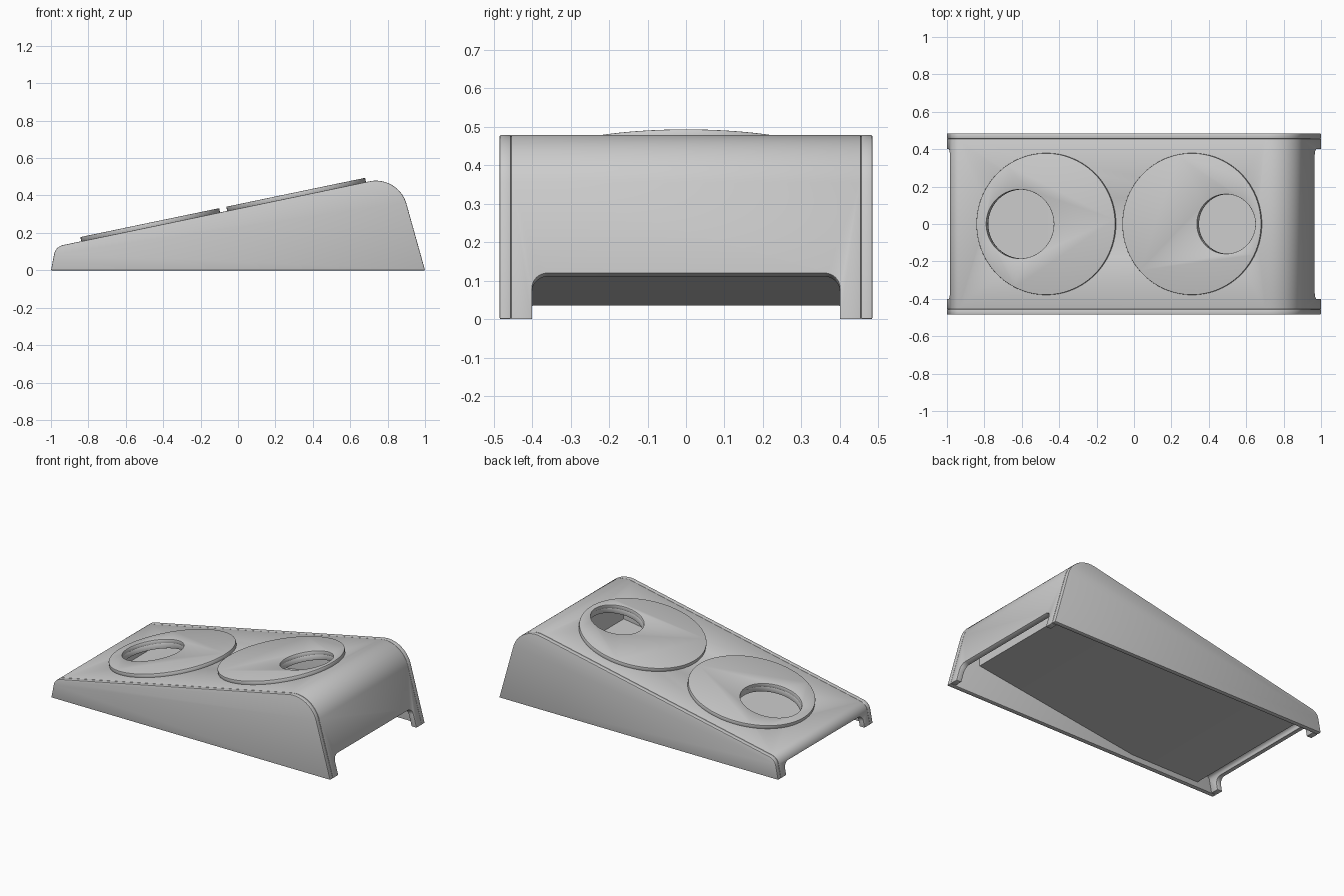
import bpy, bmesh
from math import atan, sin, cos, pi
from mathutils import Vector, Matrix

if "Cube" in bpy.data.objects:
    bpy.data.objects.remove(bpy.data.objects["Cube"])

SLOPE = 0.208
TILT = atan(SLOPE)
T = 0.035                       # sheet thickness
A, B, C, D = [Vector(p) for p in ((-1, 0), (-0.975, 0.1267), (0.858, 0.508), (1, 0))]


def top_z(x):
    return 0.475 + SLOPE * (x - 0.7)


def fillet(p, q, r, radius, inset=0, n=14):
    """Arc rounding corner q between p and r; inset gives the parallel inner arc."""
    u, v = (p - q).normalized(), (r - q).normalized()
    half = u.angle(v) / 2
    centre = q + (u + v).normalized() * (radius / sin(half))
    reach = radius * cos(half) / sin(half)
    a, b = (q + u * reach - centre).normalized(), (q + v * reach - centre).normalized()
    return [centre + a.slerp(b, i / n).normalized() * (radius - inset) for i in range(n + 1)]


def prism(name, pts, lo, hi, matrix=None):
    """Extrude a 2D outline (first, third axis) along the second axis."""
    bm = bmesh.new()
    face = bm.faces.new([bm.verts.new((p[0], lo, p[1])) for p in pts])
    ext = bmesh.ops.extrude_face_region(bm, geom=[face], use_keep_orig=True)
    moved = [e for e in ext['geom'] if isinstance(e, bmesh.types.BMVert)]
    bmesh.ops.translate(bm, verts=moved, vec=(0, hi - lo, 0))
    bmesh.ops.recalc_face_normals(bm, faces=bm.faces)
    if matrix:
        bm.transform(matrix)
    return to_object(name, bm)


def to_object(name, bm):
    me = bpy.data.meshes.new(name)
    bm.to_mesh(me)
    bm.free()
    ob = bpy.data.objects.new(name, me)
    bpy.context.collection.objects.link(ob)
    return ob


def disc(name, x, radius, low, high):
    """Cylinder standing on the sloped top."""
    bm = bmesh.new()
    bmesh.ops.create_cone(bm, cap_ends=True, segments=96, radius1=radius, radius2=radius,
                          depth=high - low)
    bmesh.ops.translate(bm, verts=bm.verts, vec=(0, 0, (low + high) / 2))
    bm.transform(Matrix.Translation((x, 0, top_z(x))) @ Matrix.Rotation(-TILT, 4, 'Y'))
    return to_object(name, bm)


def finish(ob, cutters=(), bevel=0):
    bpy.ops.object.select_all(action='DESELECT')
    ob.select_set(True)
    bpy.context.view_layer.objects.active = ob
    for c in cutters:
        m = ob.modifiers.new('cut', 'BOOLEAN')
        m.object, m.operation, m.solver = c, 'DIFFERENCE', 'EXACT'
        bpy.ops.object.modifier_apply(modifier=m.name)
    if bevel:
        m = ob.modifiers.new('bevel', 'BEVEL')
        m.width, m.segments, m.limit_method = bevel, 2, 'ANGLE'
        m.angle_limit = 0.7
        bpy.ops.object.modifier_apply(modifier=m.name)
    bpy.ops.object.shade_smooth_by_angle(angle=0.5)


def leg_cutter(name, foot, corner, height):
    """Round-cornered opening, cut square to the sloping end panel."""
    w, r = 0.4, 0.04
    p = [Vector(v) for v in ((-w, -0.1), (-w, height), (w, height), (w, -0.1))]
    pts = [p[0]] + fillet(p[0], p[1], p[2], r, n=8) + fillet(p[1], p[2], p[3], r, n=8) + [p[3]]
    up = Vector((corner.x - foot.x, 0, corner.y - foot.y)).normalized()
    across = Vector((0, 1, 0))
    out = up.cross(across)
    m = Matrix((across, out, up)).transposed().to_4x4()
    m.translation = (foot.x, 0, foot.y)
    return prism(name, pts, -0.07, 0.07, m)


# wedge outlines
outer = [A] + fillet(A, B, C, 0.06) + fillet(B, C, D, 0.17, n=24) + [D]
dA, dD = (B - A).normalized(), (C - D).normalized()
inner = ([A + Vector((T / dA.y, 0))] + fillet(A, B, C, 0.06, T)
         + fillet(B, C, D, 0.17, T, n=24) + [D - Vector((T / dD.y, 0))])

# bent cover sheet with leg openings and bowl holes
cover = prism('cover_sheet', outer + inner[::-1], -0.455, 0.455)
holes = [disc('hole_cutter_low', -0.605, 0.184, -0.2, 0.1),
         disc('hole_cutter_high', 0.497, 0.159, -0.2, 0.1)]
legs = [leg_cutter('leg_cutter_low', A, B, 0.08), leg_cutter('leg_cutter_high', D, C, 0.124)]
for c in holes + legs:
    bm = bmesh.new()
    bm.from_mesh(c.data)
    bmesh.ops.recalc_face_normals(bm, faces=bm.faces)
    bm.to_mesh(c.data)
    bm.free()
    c.hide_render = True
finish(cover, holes + legs, 0.003)

# side panels
for name, y in (('side_panel_front', -0.485), ('side_panel_back', 0.455)):
    finish(prism(name, outer, y, y + 0.03), bevel=0.004)

# raised rings around the holes
for name, x, hole in (('ring_low', -0.467, holes[0]), ('ring_high', 0.313, holes[1])):
    finish(disc(name, x, 0.379, -0.002, 0.023), [hole], 0.003)

# inner tray: low end wall, flat floor, rising floor, high end wall
tray = [(-0.86, 0.13), (-0.86, 0.035), (-0.37, 0.035), (0.78, 0.2), (0.78, 0.45),
        (0.765, 0.447), (0.765, 0.213), (-0.37, 0.05), (-0.845, 0.05), (-0.845, 0.13)]
finish(prism('inner_tray', tray, -0.456, 0.456))

for c in holes + legs:
    bpy.data.objects.remove(c, do_unlink=True)
